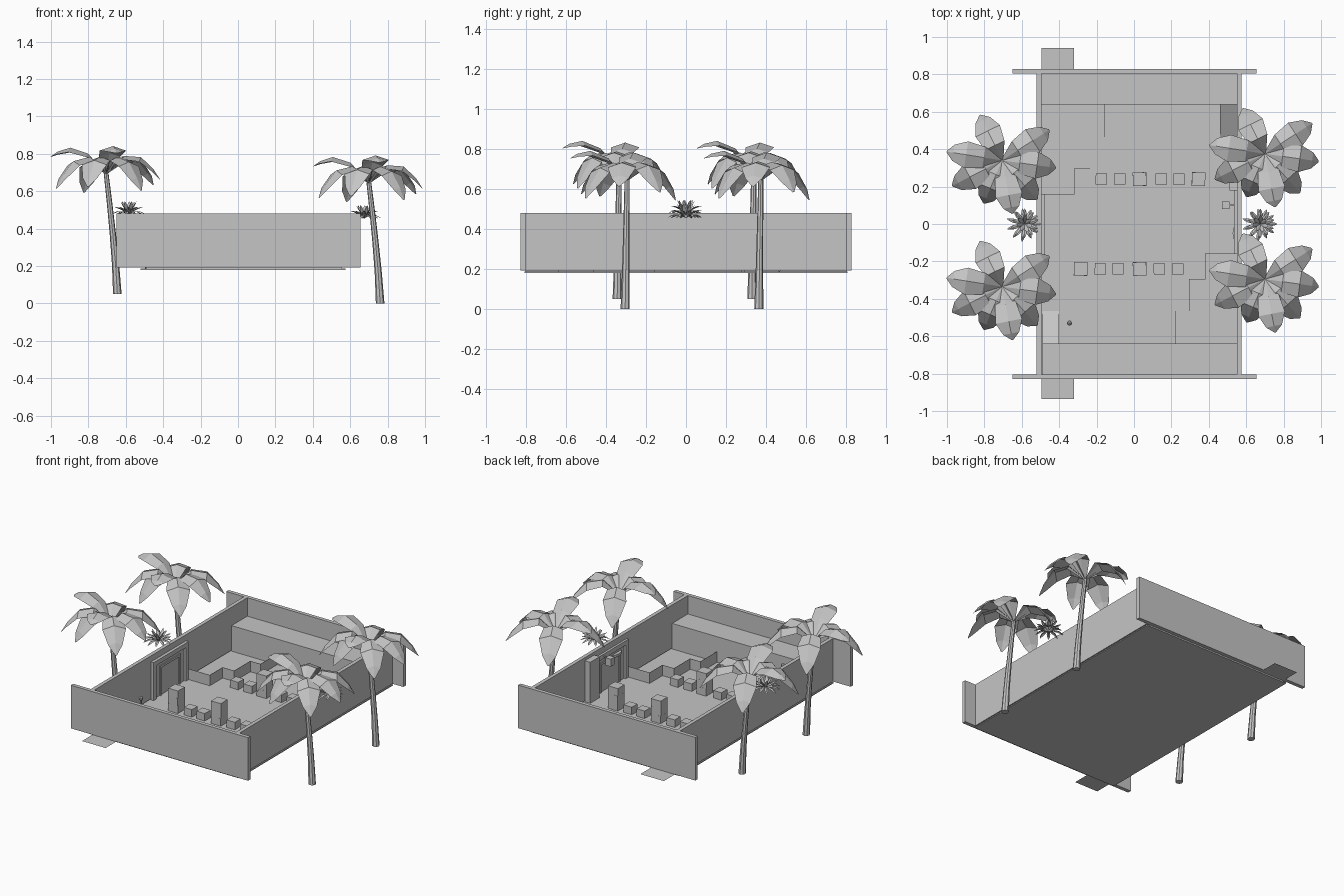
import bpy, bmesh, math, random
from mathutils import Vector, Matrix

random.seed(4)
if "Cube" in bpy.data.objects:
    bpy.data.objects.remove(bpy.data.objects["Cube"], do_unlink=True)

grey = bpy.data.materials.new("plain grey")
grey.use_nodes = True
GREY = (0.56, 0.56, 0.56, 1)
grey.diffuse_color = GREY
grey.node_tree.nodes["Principled BSDF"].inputs["Base Color"].default_value = GREY

CX = 0.03       # court centre in x
FLOOR = 0.187
BASE = 0.193    # underside of the walls
TOP = 0.48


def finish(name, bm, recalc=True):
    if recalc:
        bmesh.ops.recalc_face_normals(bm, faces=bm.faces)
    me = bpy.data.meshes.new(name)
    bm.to_mesh(me)
    bm.free()
    me.materials.append(grey)
    ob = bpy.data.objects.new(name, me)
    bpy.context.collection.objects.link(ob)
    return ob


def add_box(bm, lo, hi, turn=0):
    lo, hi = Vector(lo), Vector(hi)
    m = (Matrix.Translation((lo + hi) / 2) @ Matrix.Rotation(turn, 4, 'Z')
         @ Matrix.Diagonal((*(hi - lo), 1)))
    bmesh.ops.create_cube(bm, size=1, matrix=m)


def box(name, lo, hi):
    bm = bmesh.new()
    add_box(bm, lo, hi)
    return finish(name, bm)


def half_turn(ob, name):
    """Copy an object turned half way round the court centre."""
    twin = bpy.data.objects.new(name, ob.data)
    twin.matrix_world = (Matrix.Translation((2 * CX, 0, 0))
                         @ Matrix.Rotation(math.pi, 4, 'Z') @ ob.matrix_world)
    bpy.context.collection.objects.link(twin)


# Floor and outer walls
box("floor", (-0.52, -0.81, 0.18), (0.575, 0.81, FLOOR))
box("front_wall", (-0.65, -0.83, BASE), (0.655, -0.805, TOP))
box("back_wall", (-0.65, 0.805, BASE), (0.655, 0.83, TOP))
box("right_wall", (-0.52, -0.805, BASE), (-0.495, 0.805, TOP))
box("left_wall", (0.55, -0.805, BASE), (0.575, 0.805, TOP))

# Paper-thin doorsteps
for name, y in (("front_doorstep", -0.875), ("back_doorstep", 0.88)):
    bm = bmesh.new()
    bmesh.ops.create_grid(bm, x_segments=1, y_segments=1, size=1,
                          matrix=Matrix.Translation((-0.408, y, 0.19))
                          @ Matrix.Diagonal((0.087, 0.06, 1, 1)))
    finish(name, bm, recalc=False)

# End terraces and ramps
half_turn(box("back_terrace", (-0.495, 0.64, FLOOR), (0.55, 0.805, 0.357)), "front_terrace")
bm = bmesh.new()
side = [bm.verts.new(p) for p in
        ((0.46, 0.465, FLOOR), (0.46, 0.64, FLOOR), (0.46, 0.64, 0.28))]
new = bmesh.ops.extrude_face_region(bm, geom=[bm.faces.new(side)])["geom"]
bmesh.ops.translate(bm, vec=(0.09, 0, 0), verts=[g for g in new if isinstance(g, bmesh.types.BMVert)])
half_turn(finish("back_ramp", bm), "front_ramp")

# Thin zigzag partitions around two corners
steps = [(-0.495, 0.16), (-0.32, 0.16), (-0.32, 0.295), (-0.235, 0.295),
         (-0.235, 0.465), (-0.16, 0.465), (-0.16, 0.64)]
bm = bmesh.new()
for (x0, y0), (x1, y1) in zip(steps, steps[1:]):
    add_box(bm, (x0 - 0.001, y0 - 0.001, FLOOR), (x1 + 0.001, y1 + 0.001, 0.258))
half_turn(finish("back_partition", bm), "front_partition")

# Doorway on each side wall
bm = bmesh.new()
add_box(bm, (-0.495, -0.21, FLOOR), (-0.488, 0.16, 0.42))
for y in (-0.21, 0.13):
    add_box(bm, (-0.495, y, FLOOR), (-0.475, y + 0.03, 0.44))
add_box(bm, (-0.495, -0.18, 0.41), (-0.475, 0.13, 0.44))
for y in (-0.13, 0.07):
    add_box(bm, (-0.49, y, FLOOR), (-0.481, y + 0.015, 0.38))
add_box(bm, (-0.49, -0.13, 0.37), (-0.481, 0.085, 0.385))
half_turn(finish("right_doorway", bm), "left_doorway")
box("wall_pillar", (0.51, 0.18, FLOOR), (0.55, 0.28, 0.46))

# Two rows of crates, some stacked into towers
bm = bmesh.new()
for i, x in enumerate((-0.285, -0.18, -0.085, 0.03, 0.135, 0.235)):
    tower = i % 3 == 0
    r = 0.036 if tower else 0.03
    for k in range(3 if tower else 1):
        z = FLOOR + 0.05 * k
        add_box(bm, (x - r, -0.24 - r, z), (x + r, -0.24 + r, z + 0.05), random.uniform(-0.05, 0.05))
half_turn(finish("front_crates", bm), "back_crates")

# Small post and wall fittings
bm = bmesh.new()
bmesh.ops.create_cone(bm, cap_ends=True, segments=8, radius1=0.006, radius2=0.006, depth=0.17,
                      matrix=Matrix.Translation((-0.345, -0.53, 0.272)))
bmesh.ops.create_icosphere(bm, subdivisions=1, radius=0.015,
                           matrix=Matrix.Translation((-0.345, -0.53, 0.36)))
finish("post", bm)
bm = bmesh.new()
add_box(bm, (0.47, 0.08, 0.38), (0.51, 0.12, 0.43))
add_box(bm, (0.51, 0.097, 0.42), (0.55, 0.103, 0.426))
finish("wall_lantern", bm)
bm = bmesh.new()
bmesh.ops.create_cone(bm, cap_ends=True, segments=12, radius1=0.05, radius2=0.05, depth=0.015,
                      matrix=Matrix.Translation((0.55, -0.05, 0.38)) @ Matrix.Diagonal((0.45, 1, 1, 1)))
finish("wall_shelf", bm)


def add_leaf(bm, base, angle, reach, drop, width, arch, fold):
    """A folded leaf with a raised midrib that arches up and out, then droops at its tip."""
    out = Vector((math.cos(angle), math.sin(angle), 0))
    across = Vector((-out.y, out.x, 0))
    rows = []
    for t, w in ((0, 0.1), (0.33, 0.8), (0.65, 1), (0.88, 0.6), (1, 0.06)):
        mid = base + out * reach * t + Vector((0, 0, arch * 4 * t * (1 - t) + drop * t ** 2))
        edge = Vector((0, 0, -fold * w))
        rows.append([bm.verts.new(p) for p in
                     (mid + across * width * w + edge, mid, mid - across * width * w + edge)])
    for a, b in zip(rows, rows[1:]):
        for j in (0, 1):
            bm.faces.new((a[j], a[j + 1], b[j + 1], b[j]))


# Palm trees: one design placed four times, leaves rising from a low hub
HUB = 0.645
LEAVES = [(116, 0.27, -0.1), (33, 0.3, -0.06), (-8, 0.29, -0.03), (-48, 0.28, -0.09),
          (-79, 0.29, 0.11), (-113, 0.25, -0.07), (207, 0.3, -0.08), (171, 0.3, 0.09)]
bm = bmesh.new()
for deg, reach, drop in LEAVES:
    add_leaf(bm, Vector((0, 0, HUB)), math.radians(deg), reach, drop, 0.072, 0.11, 0.024)
crown = finish("palm_leaves", bm, recalc=False)

bm = bmesh.new()
rings = []
for t in (0, 0.25, 0.5, 0.75, 1):
    r = 0.023 - 0.01 * t ** 0.7
    c = Vector((0.06 * (1 - t ** 1.3), -0.01 * (1 - t), HUB * t))
    rings.append([bm.verts.new(c + Vector((r * math.cos(a), r * math.sin(a), 0)))
                  for a in (math.tau * k / 8 for k in range(8))])
for a, b in zip(rings, rings[1:]):
    for k in range(8):
        n = (k + 1) % 8
        bm.faces.new((a[k], a[n], b[n], b[k]))
bm.faces.new(rings[0])
bm.faces.new(rings[-1])
trunk = finish("palm_trunk", bm)

# Spiky shrubs beside the side walls
bm = bmesh.new()
for ring, (count, reach, rise) in enumerate(((11, 0.095, 0.0), (10, 0.08, 0.04), (7, 0.045, 0.07))):
    for k in range(count):
        add_leaf(bm, Vector((0, 0, 0)), math.tau * k / count + ring * 0.3,
                 reach * random.uniform(0.85, 1.05), rise, 0.011, 0.02, 0.004)
shrub = finish("shrub", bm, recalc=False)


def place(ob, name, spots):
    for i, spot in enumerate(spots):
        if i:
            ob = bpy.data.objects.new(f"{name}_{i + 1}", ob.data)
            bpy.context.collection.objects.link(ob)
        ob.location = spot


palms = [(-0.705, 0.34, 0.05), (-0.705, -0.335, 0.05), (0.7, 0.375, 0), (0.7, -0.295, 0)]
place(crown, "palm_leaves", palms)
place(trunk, "palm_trunk", palms)
place(shrub, "shrub", [(-0.585, 0, 0.475), (0.675, 0, 0.455)])
